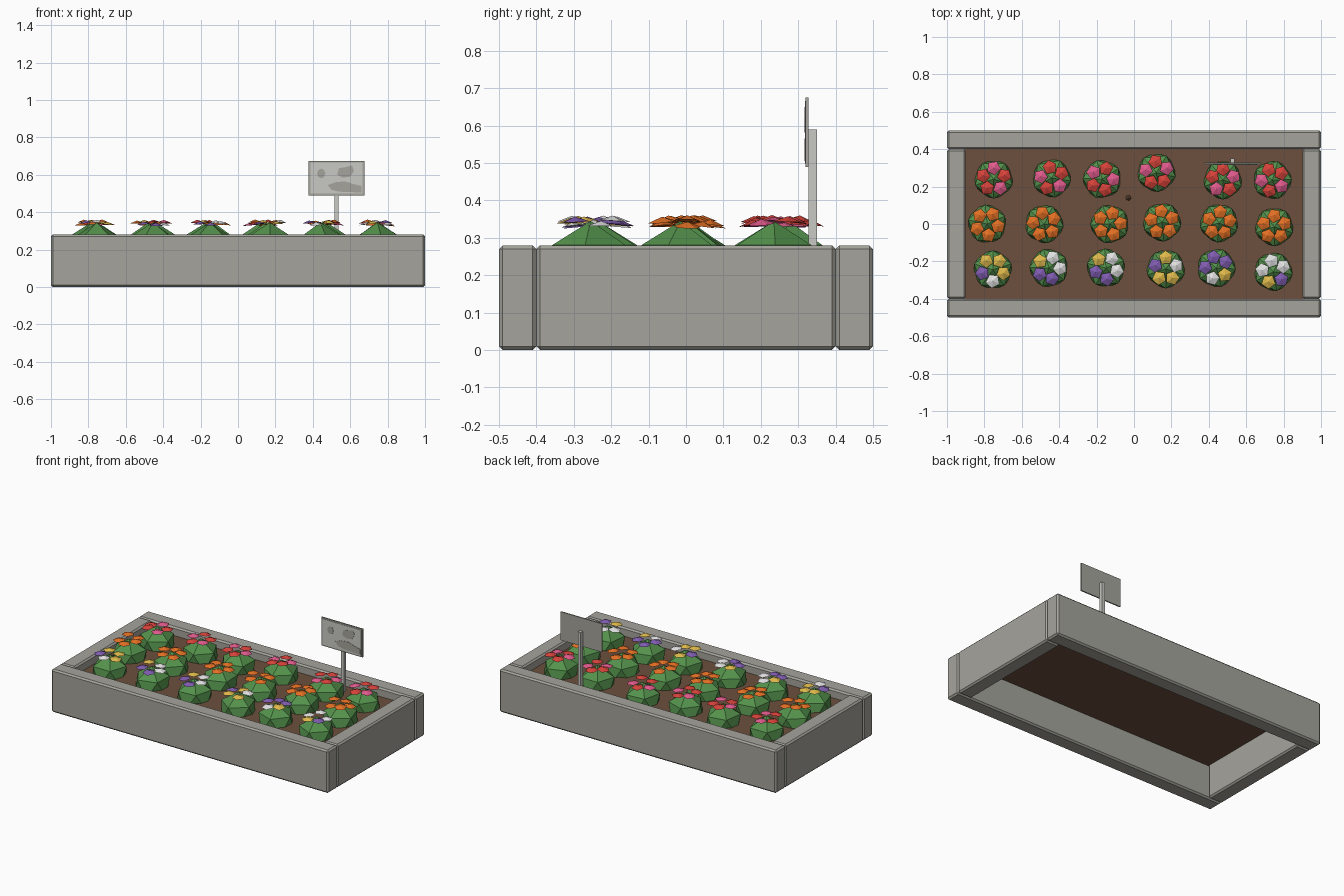
import bpy, bmesh, math, random
from mathutils import Matrix, Vector

if "Cube" in bpy.data.objects:
    bpy.data.objects.remove(bpy.data.objects["Cube"])

random.seed(4)


def mat(name, r, g, b):
    """Material from sRGB 0-255, stored as linear."""
    def lin(c):
        c /= 255
        return c / 12.92 if c <= 0.04045 else ((c + 0.055) / 1.055) ** 2.4
    m = bpy.data.materials.new(name)
    m.diffuse_color = (lin(r), lin(g), lin(b), 1)
    m.use_nodes = True
    m.node_tree.nodes["Principled BSDF"].inputs["Base Color"].default_value = m.diffuse_color
    return m


concrete = mat("concrete_grey", 165, 164, 156)
sign_light = mat("light_grey", 201, 201, 195)
soil = mat("soil_brown", 108, 80, 61)
green = mat("leaf_green", 84, 146, 76)
petals = {
    "R": mat("red", 214, 66, 58),
    "P": mat("pink", 224, 90, 140),
    "O": mat("orange", 228, 112, 36),
    "U": mat("purple", 128, 92, 176),
    "Y": mat("yellow", 224, 186, 76),
    "W": mat("white", 226, 226, 226),
}
letters = list(petals)


def make(name, bm, mats):
    me = bpy.data.meshes.new(name)
    bmesh.ops.recalc_face_normals(bm, faces=bm.faces)
    bm.to_mesh(me)
    bm.free()
    for m in mats:
        me.materials.append(m)
    ob = bpy.data.objects.new(name, me)
    bpy.context.collection.objects.link(ob)
    return ob


def box(name, lo, hi, m, bevel=0):
    lo, hi = Vector(lo), Vector(hi)
    bm = bmesh.new()
    bmesh.ops.create_cube(bm, size=1, matrix=Matrix.Translation((lo + hi) / 2)
                          @ Matrix.Diagonal((*(hi - lo), 1)))
    if bevel:
        bmesh.ops.bevel(bm, geom=bm.edges[:], offset=bevel, segments=1, affect='EDGES')
    return make(name, bm, [m])


def plate(name, pts, y, m, thick=0.003):
    """Thin plate on the sign front, outline given in x, z."""
    bm = bmesh.new()
    f = bm.faces.new([bm.verts.new((x, y, z)) for x, z in pts])
    ext = bmesh.ops.extrude_face_region(bm, geom=[f])
    verts = [v for v in ext["geom"] if isinstance(v, bmesh.types.BMVert)]
    bmesh.ops.translate(bm, verts=verts, vec=(0, -thick, 0))
    return make(name, bm, [m])


# Planter walls
box("front_wall", (-1, -0.5, 0), (1, -0.4, 0.28), concrete, 0.01)
box("back_wall", (-1, 0.4, 0), (1, 0.5, 0.28), concrete, 0.01)
box("left_wall", (-1, -0.4, 0), (-0.9, 0.4, 0.28), concrete, 0.01)
box("right_wall", (0.9, -0.4, 0), (1, 0.4, 0.28), concrete, 0.01)

# Soil sheet, open below
box("soil", (-0.905, -0.405, 0.218), (0.905, 0.405, 0.224), soil)
bm = bmesh.new()
bmesh.ops.create_icosphere(bm, subdivisions=1, radius=0.016,
                           matrix=Matrix.Translation((-0.03, 0.14, 0.226)))
make("soil_clod", bm, [soil])


def shrub(name, x, y, turn):
    """Upper part of an icosahedron, cut at soil level."""
    bm = bmesh.new()
    bmesh.ops.create_icosphere(bm, subdivisions=1, radius=0.117,
                               matrix=Matrix.Translation((x, y, 0.228))
                               @ Matrix.Rotation(turn, 4, 'Z'))
    bmesh.ops.bisect_plane(bm, geom=bm.verts[:] + bm.edges[:] + bm.faces[:],
                           plane_co=(0, 0, 0.22), plane_no=(0, 0, 1), clear_inner=True)
    make(name, bm, [green])


def flowers(name, x, y, start, code):
    """Ring of five shallow five-sided cones."""
    bm = bmesh.new()
    for i, c in enumerate(code):
        a = math.radians(start + 72 * i)
        z = random.uniform(0.336, 0.354)
        m = (Matrix.Translation((x + 0.06 * math.cos(a), y + 0.06 * math.sin(a), z))
             @ Matrix.Rotation(a, 4, 'Z')
             @ Matrix.Rotation(math.radians(random.uniform(0, 8)), 4, 'Y')
             @ Matrix.Rotation(random.uniform(0, 1.2), 4, 'Z'))
        old = set(bm.faces)
        bmesh.ops.create_cone(bm, cap_ends=True, segments=5, radius1=0.039,
                              radius2=0, depth=0.014, matrix=m)
        for f in bm.faces:
            if f not in old:
                f.material_index = letters.index(c)
    make(name, bm, list(petals.values()))


# Plants: x, y, first flower angle, flower colours anticlockwise
rows = {
    "back": [(-0.75, 0.24, 90, "PRRPR"), (-0.44, 0.245, 100, "RPRPR"),
             (-0.17, 0.24, 70, "RPRRP"), (0.12, 0.275, 95, "RPRRP"),
             (0.475, 0.235, 90, "RRPRP"), (0.74, 0.235, 110, "RPRPR")],
    "middle": [(-0.785, 0, 60, "OOOOO"), (-0.48, 0, 100, "OOOOO"),
               (-0.13, 0, 75, "OOOOO"), (0.15, 0.01, 95, "OOOOO"),
               (0.455, 0.005, 85, "OOOOO"), (0.75, -0.015, 90, "OOOOO")],
    "front": [(-0.755, -0.245, 126, "YUWYY"), (-0.455, -0.235, 70, "WYUUW"),
              (-0.15, -0.235, 130, "YUUWW"), (0.17, -0.24, 90, "YUYYW"),
              (0.44, -0.235, 105, "UUWYU"), (0.745, -0.255, 100, "WWYUW")],
}
for row, plants in rows.items():
    for i, (x, y, start, code) in enumerate(plants):
        shrub(f"{row}_shrub_{i + 1}", x, y, math.radians(start + 36))
        flowers(f"{row}_flowers_{i + 1}", x, y, start, code)

# Sign post and board
box("sign_post", (0.515, 0.328, 0.2), (0.536, 0.35, 0.59), sign_light)
box("sign_board", (0.378, 0.32, 0.49), (0.675, 0.328, 0.675), concrete)
plate("sign_face", [(0.387, 0.499), (0.666, 0.499), (0.666, 0.666), (0.387, 0.666)],
      0.32, sign_light, 0.002)

# Plain patches on the sign face
oval = [(0.445 + 0.022 * math.cos(t * math.pi / 4), 0.607 + 0.026 * math.sin(t * math.pi / 4))
        for t in range(8)]
plate("sign_patch_small", oval, 0.318, concrete, 0.0015)
plate("sign_patch_upper", [(0.53, 0.6), (0.56, 0.585), (0.6, 0.59), (0.62, 0.62),
                           (0.61, 0.65), (0.57, 0.64), (0.54, 0.635)], 0.318, concrete, 0.0015)
plate("sign_patch_lower", [(0.48, 0.545), (0.5, 0.52), (0.54, 0.51), (0.66, 0.505),
                           (0.66, 0.54), (0.62, 0.55), (0.57, 0.565), (0.52, 0.56)],
      0.318, concrete, 0.0015)
